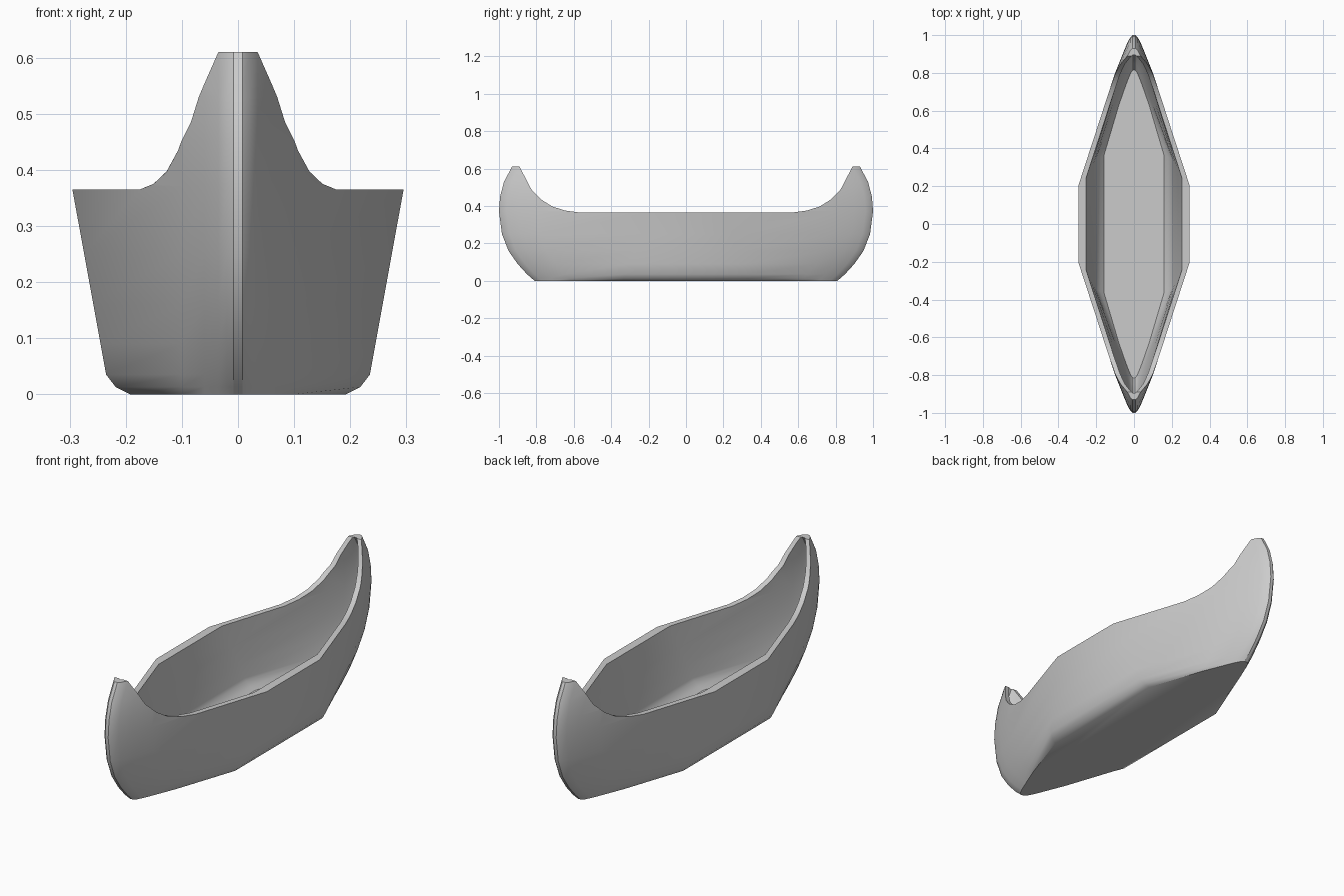
import bpy
import bmesh
from math import radians

if "Cube" in bpy.data.objects:
    bpy.data.objects.remove(bpy.data.objects["Cube"], do_unlink=True)

grey = bpy.data.materials.new("plain grey")
grey.use_nodes = True
grey.diffuse_color = (0.6, 0.6, 0.6, 1)
grey.node_tree.nodes["Principled BSDF"].inputs["Base Color"].default_value = (0.6, 0.6, 0.6, 1)

# Curves read by height: hull half-width, start of the taper, stem reach
WIDTH = [(0, .192), (.013, .218), (.035, .235), (.37, .296), (.61, .296)]
BREAK = [(0, .34), (.035, .32), (.37, .2), (.61, .2)]
STEM = [(0, .81), (.035, .85), (.09, .9), (.16, .949), (.25, .984), (.37, 1),
        (.45, .994), (.53, .973), (.61, .93)]
INNER_WIDTH = [(.035, .16), (.05, .18), (.075, .2), (.37, .255), (.61, .255)]

# Bow rounding as (half-width, distance back from stem)
OUTER_BOW = [(.1, .2), (.06, .1), (.035, .04), (.02, .012), (.008, 0)]
INNER_BOW = [(.08, .22), (.045, .12), (.026, .07), (.014, .045), (.006, .035)]

SHEER = [(.57, .365), (.645, .375), (.715, .397), (.775, .435), (.825, .485),
         (.89, .61), (.89, .7)]


def at(curve, z):
    for (z0, a), (z1, b) in zip(curve, curve[1:]):
        if z <= z1:
            return a + (b - a) * (z - z0) / (z1 - z0)
    return curve[-1][1]


def ring(bm, z, width, bow, shift):
    """Plan outline of the hull at one height, mirrored both ways."""
    stem = at(STEM, z)
    quarter = [(at(width, z), at(BREAK, z) + shift)]
    quarter += [(x, stem - back) for x, back in bow]
    half = quarter + [(-x, y) for x, y in reversed(quarter)]
    outline = half + [(-x, -y) for x, y in half]
    return [bm.verts.new((x, y, z)) for x, y in outline]


def finish(bm, name):
    bmesh.ops.recalc_face_normals(bm, faces=bm.faces)
    mesh = bpy.data.meshes.new(name)
    bm.to_mesh(mesh)
    bm.free()
    mesh.materials.append(grey)
    obj = bpy.data.objects.new(name, mesh)
    bpy.context.collection.objects.link(obj)
    return obj


# Hull: up the outside, over the top, down the inside to the floor
bm = bmesh.new()
outside = [0, .013, .035, .09, .16, .25, .37, .45, .53, .61]
inside = [.61, .53, .45, .37, .25, .16, .09, .075, .05, .035]
rings = [ring(bm, z, WIDTH, OUTER_BOW, 0) for z in outside]
rings += [ring(bm, z, INNER_WIDTH, INNER_BOW, .04) for z in inside]
for low, high in zip(rings, rings[1:]):
    for i in range(len(low)):
        j = (i + 1) % len(low)
        bm.faces.new((low[i], low[j], high[j], high[i]))
bm.faces.new(rings[0])
bm.faces.new(rings[-1])
hull = finish(bm, "canoe_hull")

# Sheer cutter: carves the low sides and the sweep up to the horns
bm = bmesh.new()
profile = SHEER + [(-y, z) for y, z in reversed(SHEER)]
face = bm.faces.new([bm.verts.new((-.5, y, z)) for y, z in profile])
side = bmesh.ops.extrude_face_region(bm, geom=[face])
moved = [v for v in side["geom"] if isinstance(v, bmesh.types.BMVert)]
bmesh.ops.translate(bm, verts=moved, vec=(1, 0, 0))
cutter = finish(bm, "sheer_cutter")
cutter.hide_render = True

cut = hull.modifiers.new("sheer", "BOOLEAN")
cut.operation = "DIFFERENCE"
cut.solver = "EXACT"
cut.object = cutter
bpy.ops.object.select_all(action="DESELECT")
hull.select_set(True)
bpy.context.view_layer.objects.active = hull
bpy.ops.object.modifier_apply(modifier="sheer")
bpy.data.objects.remove(cutter, do_unlink=True)
bpy.ops.object.shade_smooth_by_angle(angle=radians(30))
